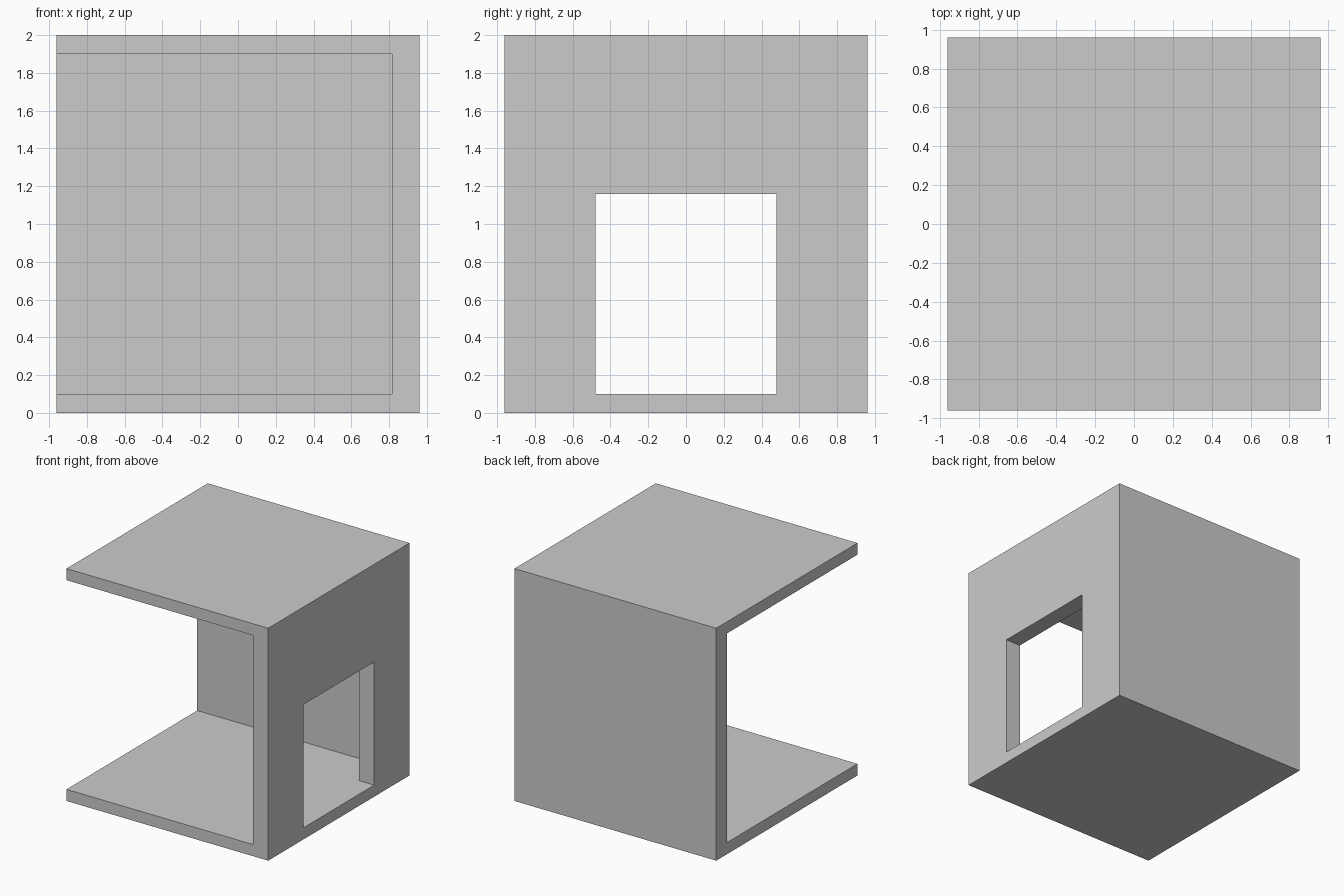
import bpy

if "Cube" in bpy.data.objects:
    bpy.data.objects.remove(bpy.data.objects["Cube"])


def box(name, lo, hi):
    """Axis-aligned box between two corners."""
    bpy.ops.mesh.primitive_cube_add(size=1)
    obj = bpy.context.object
    obj.name = name
    obj.location = [(a + b) / 2 for a, b in zip(lo, hi)]
    obj.scale = [b - a for a, b in zip(lo, hi)]
    bpy.ops.object.transform_apply(location=True, rotation=False, scale=True)
    return obj


def cut(target, cutter):
    """Subtract the cutter, then remove it."""
    cutter.hide_render = True
    mod = target.modifiers.new("cut", 'BOOLEAN')
    mod.operation = 'DIFFERENCE'
    mod.solver = 'EXACT'
    mod.object = cutter
    bpy.context.view_layer.objects.active = target
    bpy.ops.object.modifier_apply(modifier=mod.name)
    bpy.data.objects.remove(cutter, do_unlink=True)


HALF = 0.96      # half width and depth
HEIGHT = 2.0
SLAB = 0.10      # floor and ceiling thickness
INNER = 0.816    # inner face of the back and right walls

# Outer block of the room
room = box("room_shell", (-HALF, -HALF, 0), (HALF, HALF, HEIGHT))

# Interior, open to the front and the left
cut(room, box("interior_cutter", (-1.5, -1.5, SLAB), (INNER, INNER, HEIGHT - SLAB)))

# Doorway through the right wall, level with the floor
cut(room, box("doorway_cutter", (0.5, -0.48, SLAB), (1.5, 0.48, 1.16)))
